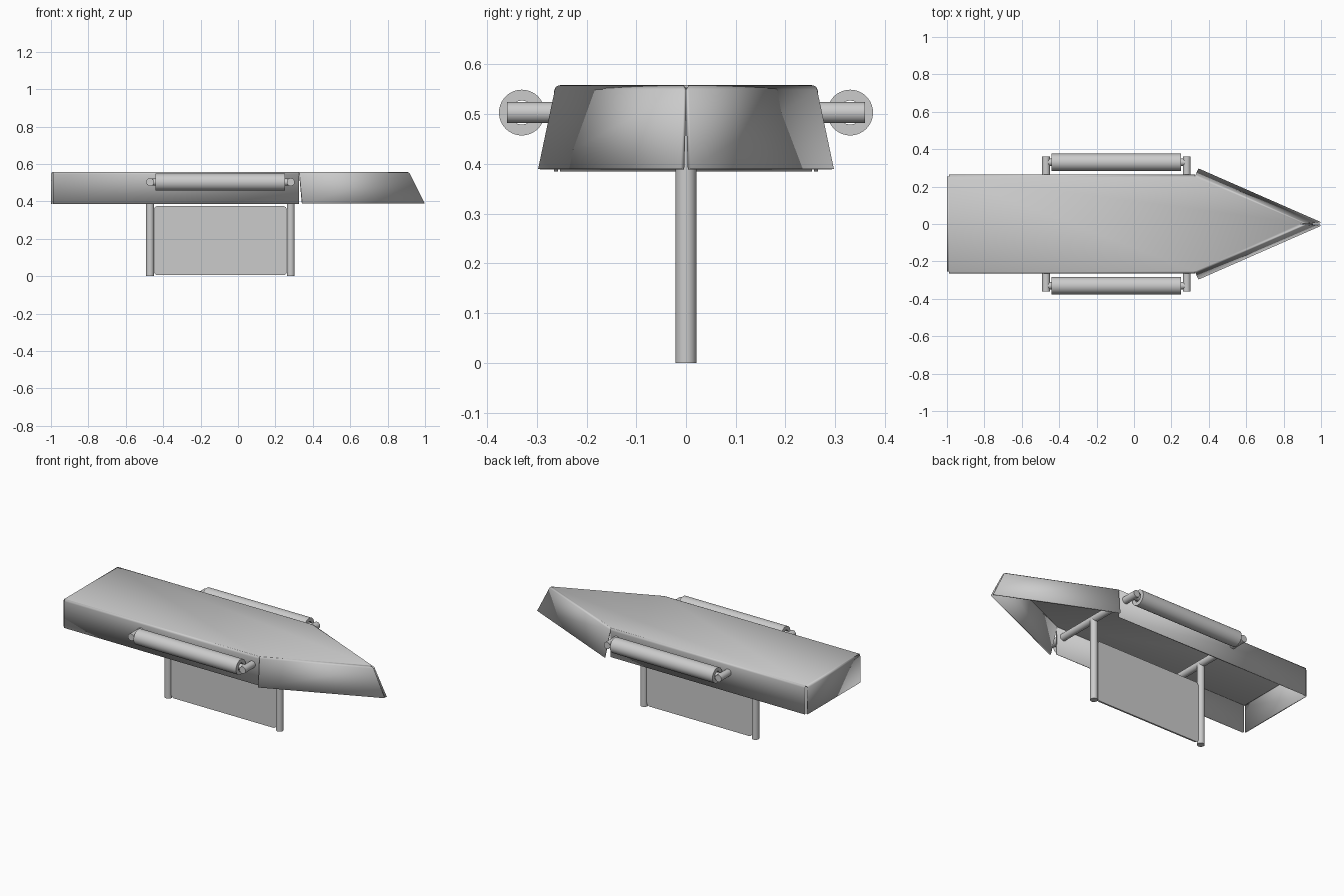
import bpy, bmesh, math
from mathutils import Vector, Matrix

if "Cube" in bpy.data.objects:
    bpy.data.objects.remove(bpy.data.objects["Cube"])


def finish(bm, name):
    me = bpy.data.meshes.new(name)
    bm.to_mesh(me)
    bm.free()
    ob = bpy.data.objects.new(name, me)
    bpy.context.collection.objects.link(ob)
    return ob


def smooth(ob, angle=30):
    bpy.ops.object.select_all(action='DESELECT')
    ob.select_set(True)
    bpy.context.view_layer.objects.active = ob
    bpy.ops.object.shade_smooth_by_angle(angle=math.radians(angle))


def rod(name, a, b, r, n=32):
    a, b = Vector(a), Vector(b)
    bm = bmesh.new()
    rot = Vector((0, 0, 1)).rotation_difference(b - a).to_matrix().to_4x4()
    bmesh.ops.create_cone(bm, cap_ends=True, segments=n, radius1=r, radius2=r,
                          depth=(b - a).length,
                          matrix=Matrix.Translation((a + b) / 2) @ rot)
    ob = finish(bm, name)
    smooth(ob)
    return ob


# Folded sheet hood: flat top with flaps bent down, open at the corners and below
TOP, LOW, R = 0.558, 0.385, 0.012
half = [(-0.988, -0.253), (0.325, -0.253), (0.893, -0.004)]
outline = half + [(x, -y) for x, y in reversed(half)]
# per flap: edge index, bend angle, bottom height, stretch at start and end
flaps = [(0, 90, LOW, 0, 0), (1, 77, 0.39, 0, 1.93),
         (3, 77, 0.39, 1.93, 0), (4, 90, LOW, 0, 0), (5, 90, LOW, 0, 0)]
bm = bmesh.new()
top = [bm.verts.new((x, y, TOP)) for x, y in outline]
bm.faces.new(top)
for i, ang, low, s0, s1 in flaps:
    v0, v1 = top[i], top[(i + 1) % 6]
    p, q = v0.co.copy(), v1.co.copy()
    d = (q - p).normalized()
    n = Vector((d.y, -d.x, 0))
    a = math.radians(ang)
    rows = [(R * math.sin(a * k / 5), R * (1 - math.cos(a * k / 5))) for k in range(1, 6)]
    drop = TOP - low
    rows.append((rows[-1][0] + (drop - rows[-1][1]) / math.tan(a), drop))
    for off, dz in rows:
        base = n * off - Vector((0, 0, dz))
        w0 = bm.verts.new(p + base - d * s0 * off)
        w1 = bm.verts.new(q + base + d * s1 * off)
        bm.faces.new((v1, v0, w0, w1))
        v0, v1 = w0, w1
hood = finish(bm, "hood")
mod = hood.modifiers.new("thickness", 'SOLIDIFY')
mod.thickness = 0.008
mod.offset = -1
smooth(hood)

# Cross bars and posts of the frame
ZB = 0.503
for label, x in (("rear", -0.47), ("front", 0.282)):
    rod(label + "_cross_bar", (x, -0.36, ZB), (x, 0.36, ZB), 0.021)
    rod(label + "_post", (x, 0, 0), (x, 0, ZB), 0.021)

# Side rollers: hollow tubes turning on axles
for label, s in (("right", -1), ("left", 1)):
    y = s * 0.33
    rod(label + "_axle", (-0.47, y, ZB), (0.282, y, ZB), 0.019)
    bm = bmesh.new()
    prof = [(-0.442, 0.046), (0.25, 0.046), (0.25, 0.024), (-0.442, 0.024)]
    vs = [bm.verts.new((x, y, ZB + r)) for x, r in prof]
    es = [bm.edges.new((vs[k], vs[(k + 1) % 4])) for k in range(4)]
    bmesh.ops.spin(bm, geom=vs + es, cent=(0, y, ZB), axis=(1, 0, 0),
                   angle=2 * math.pi, steps=40, use_merge=True)
    bmesh.ops.remove_doubles(bm, verts=bm.verts, dist=1e-5)
    bmesh.ops.recalc_face_normals(bm, faces=bm.faces)
    smooth(finish(bm, label + "_roller"))

# Hanging plate with rounded corners between the posts
bm = bmesh.new()
x0, x1, z0, z1, rc, t = -0.45, 0.262, 0.005, 0.375, 0.022, 0.005
pts = []
for cx, cz, start in ((x1 - rc, z1 - rc, 0), (x0 + rc, z1 - rc, 90),
                      (x0 + rc, z0 + rc, 180), (x1 - rc, z0 + rc, 270)):
    for k in range(7):
        a = math.radians(start + 15 * k)
        pts.append((cx + rc * math.cos(a), cz + rc * math.sin(a)))
face = bm.faces.new([bm.verts.new((x, -t, z)) for x, z in pts])
ext = bmesh.ops.extrude_face_region(bm, geom=[face], use_keep_orig=True)
for v in ext["geom"]:
    if isinstance(v, bmesh.types.BMVert):
        v.co.y = t
bmesh.ops.recalc_face_normals(bm, faces=bm.faces)
smooth(finish(bm, "plate"))
